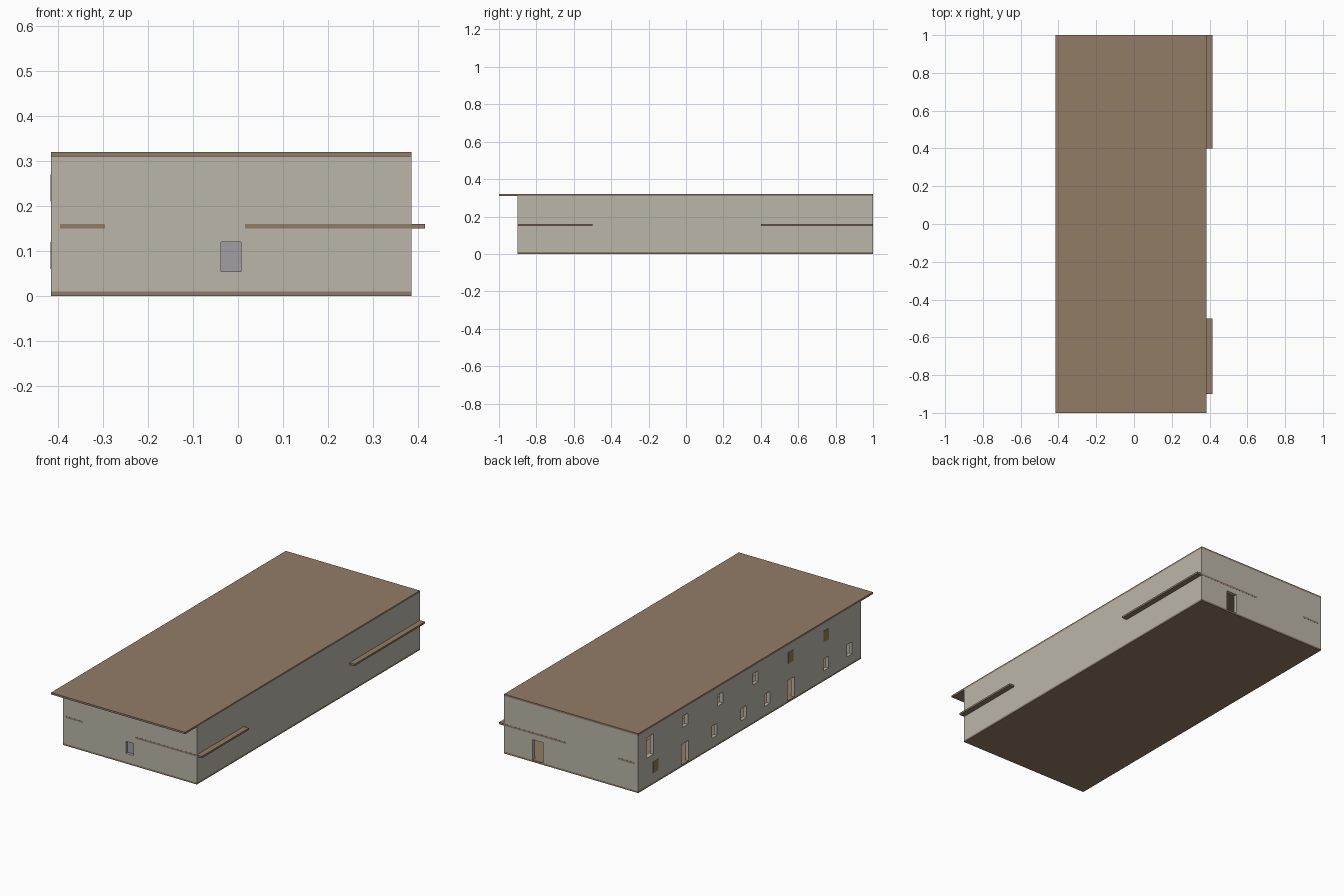
import bpy, bmesh
from mathutils import Matrix, Vector

if "Cube" in bpy.data.objects:
    bpy.data.objects.remove(bpy.data.objects["Cube"])


def material(name, color):
    m = bpy.data.materials.new(name)
    m.diffuse_color = (*color, 1)
    m.use_nodes = True
    m.node_tree.nodes["Principled BSDF"].inputs["Base Color"].default_value = m.diffuse_color
    return m


CONCRETE = material("pale_concrete", (0.50, 0.47, 0.40))
BROWN = material("brown_slab", (0.29, 0.20, 0.135))
TAN = material("tan_panel", (0.27, 0.20, 0.11))
GLASS = material("grey_glass", (0.36, 0.34, 0.36))


def boxes(name, spans, mat=None):
    """One object made of boxes, each given as (x0, x1, y0, y1, z0, z1)."""
    bm = bmesh.new()
    for x0, x1, y0, y1, z0, z1 in spans:
        centre = Vector((x0 + x1, y0 + y1, z0 + z1)) / 2
        size = Matrix.Diagonal((x1 - x0, y1 - y0, z1 - z0, 1))
        bmesh.ops.create_cube(bm, size=1, matrix=Matrix.Translation(centre) @ size)
    me = bpy.data.meshes.new(name)
    bm.to_mesh(me)
    bm.free()
    ob = bpy.data.objects.new(name, me)
    bpy.context.collection.objects.link(ob)
    if mat:
        me.materials.append(mat)
    return ob


def cut(target, cutter):
    cutter.hide_render = True
    mod = target.modifiers.new("cut", 'BOOLEAN')
    mod.operation = 'DIFFERENCE'
    mod.solver = 'EXACT'
    mod.object = cutter
    bpy.context.view_layer.objects.active = target
    bpy.ops.object.modifier_apply(modifier=mod.name)
    bpy.data.objects.remove(cutter)


L, R, F, B = -0.415, 0.385, -0.9, 1.0   # outer faces of the walls
T = 0.02                                # wall thickness
E = 0.0006                              # lets flush slabs show on the facade


def left_opening(y, z0, z1, w=0.045):
    return (L - 0.05, L + 0.05, y - w / 2, y + w / 2, z0, z1)


# Hollow wall shell
walls = boxes("walls", [(L, R, F, B, 0.01, 0.31)], CONCRETE)
cut(walls, boxes("room_cutter", [(L + T, R - T, F + T, B - T, -0.1, 0.5)]))

# Windows and doors on the left, front and back
openings = [left_opening(y, 0.055, 0.12) for y in (0.35, 0.10, -0.10, -0.60, -0.80)]
openings += [left_opening(y, 0.21, 0.27) for y in (0.6, 0.3, 0.0)]
openings += [left_opening(y, 0.005, 0.12, 0.06) for y in (0.6, -0.3)]
openings.append(left_opening(0.9, 0.16, 0.27, 0.06))
openings.append((-0.038, 0.007, F - 0.05, F + 0.05, 0.055, 0.12))
openings.append((0.152, 0.214, B - 0.05, B + 0.05, 0.005, 0.12))
cut(walls, boxes("opening_cutters", openings))

# Closed panels on the left facade
boxes("window_panels", [(L - 0.0015, L + 0.004, y - 0.0225, y + 0.0225, z, z + 0.06)
                        for y, z in ((0.85, 0.06), (-0.3, 0.21), (-0.6, 0.21))], TAN)

# Front window pane
boxes("front_window_pane", [(-0.038, 0.007, F + 0.014, F + 0.017, 0.055, 0.12)], GLASS)

# Ground slab and roof with front overhang
boxes("ground_slab", [(L, R, F, B, 0, 0.01)], BROWN)
boxes("roof", [(L, R, -1.0, B, 0.31, 0.32)], BROWN)

# Upper floors: two wings reaching through the right wall, one gallery on the left
boxes("upper_floors", [(0.015, 0.415, F - E, -0.5, 0.15, 0.16),
                       (0.015, 0.415, 0.4, B + E, 0.15, 0.16)], BROWN)
boxes("left_gallery", [(L + T, -0.295, F - E, B + E, 0.15, 0.16)], BROWN)
